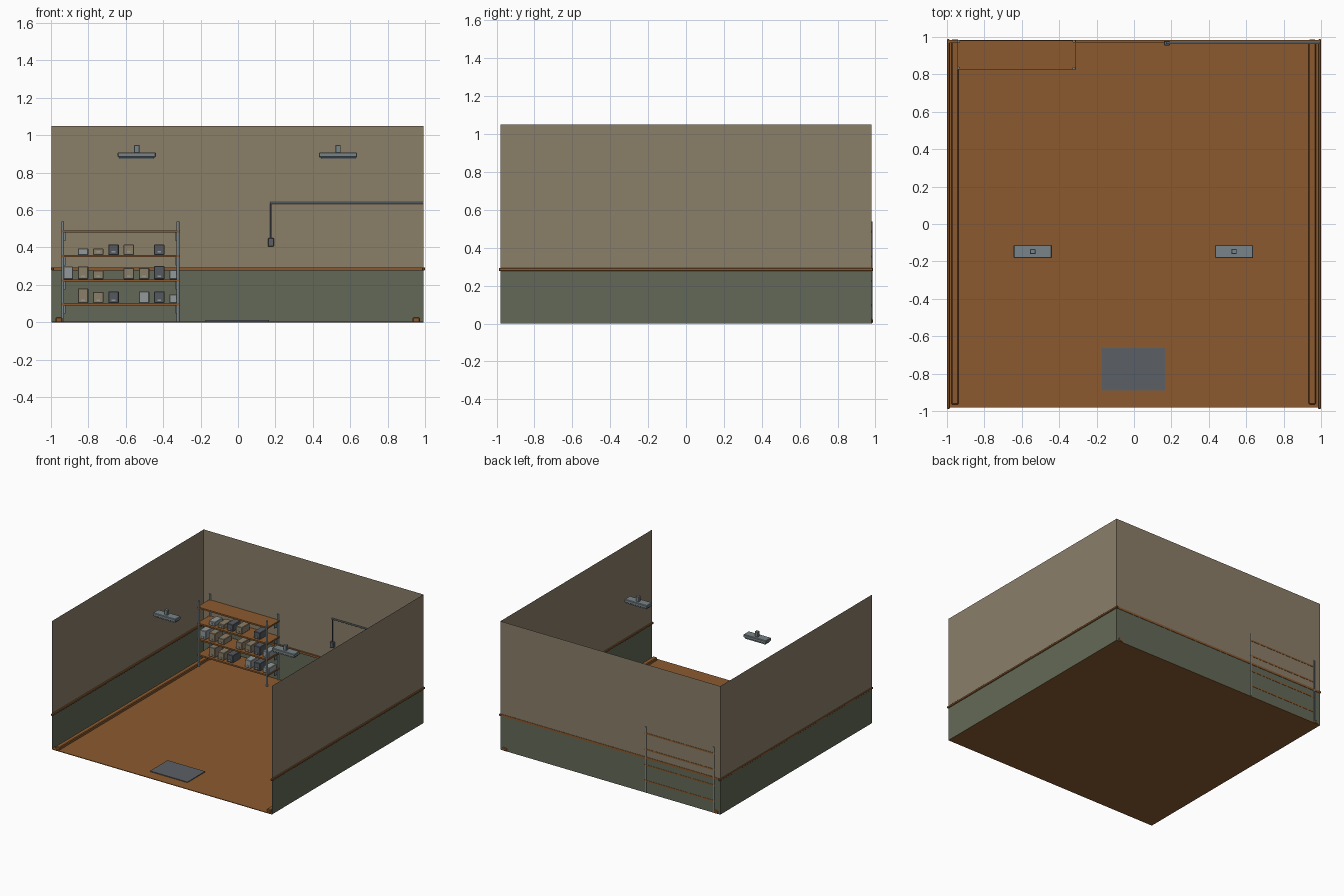
import bpy
import bmesh
from mathutils import Vector

if "Cube" in bpy.data.objects:
    bpy.data.objects.remove(bpy.data.objects["Cube"], do_unlink=True)


def material(name, hex_code):
    srgb = [int(hex_code[i:i + 2], 16) / 255 for i in (0, 2, 4)]
    col = [c / 12.92 if c <= 0.04045 else ((c + 0.055) / 1.055) ** 2.4 for c in srgb]
    m = bpy.data.materials.new(name)
    m.use_nodes = True
    m.diffuse_color = (*col, 1)
    m.node_tree.nodes["Principled BSDF"].inputs["Base Color"].default_value = (*col, 1)
    return m


WOOD = material("brown wood", "8B5A2F")
PLASTER = material("tan plaster", "8B7E69")
DADO = material("olive dado paint", "646957")
STEEL = material("grey steel", "788488")
MAT = material("slate rubber", "5B6065")
DARK = material("dark slate", "555A60")
PALE = material("pale grey", "92989A")


def finish(name, bm, mats):
    mesh = bpy.data.meshes.new(name)
    bm.to_mesh(mesh)
    bm.free()
    ob = bpy.data.objects.new(name, mesh)
    bpy.context.collection.objects.link(ob)
    for m in mats:
        mesh.materials.append(m)
    return ob


def box(name, lo, hi, mat, bevel=0):
    """Box between two opposite corners, optionally with chamfered edges."""
    lo, hi = Vector(lo), Vector(hi)
    bm = bmesh.new()
    bmesh.ops.create_cube(bm, size=1)
    bmesh.ops.scale(bm, vec=hi - lo, verts=bm.verts)
    bmesh.ops.translate(bm, vec=(lo + hi) / 2, verts=bm.verts)
    if bevel:
        bmesh.ops.bevel(bm, geom=bm.edges[:], offset=bevel, segments=1, affect='EDGES')
    return finish(name, bm, [mat])


def rod(name, start, end, radius, mat, sides=10):
    """Cylinder between two points."""
    start, end = Vector(start), Vector(end)
    bm = bmesh.new()
    bmesh.ops.create_cone(bm, cap_ends=True, segments=sides, radius1=radius,
                          radius2=radius, depth=(end - start).length)
    turn = (end - start).to_track_quat('Z', 'Y').to_matrix()
    bmesh.ops.rotate(bm, matrix=turn, verts=bm.verts)
    bmesh.ops.translate(bm, vec=(start + end) / 2, verts=bm.verts)
    ob = finish(name, bm, [mat])
    for p in ob.data.polygons:
        p.use_smooth = len(p.vertices) == 4
    return ob


# Room shell: three thin walls, open at the front and top
LEFT, RIGHT, DEPTH, TOP, DADO_Z = 0.992, -0.996, 0.98, 1.05, 0.285
bm = bmesh.new()
plan = [(RIGHT, -DEPTH), (RIGHT, DEPTH), (LEFT, DEPTH), (LEFT, -DEPTH)]
rows = [[bm.verts.new((x, y, z)) for x, y in plan] for z in (0, DADO_Z, TOP)]
for level in range(2):
    for i in range(3):
        face = bm.faces.new((rows[level][i], rows[level][i + 1],
                             rows[level + 1][i + 1], rows[level + 1][i]))
        face.material_index = level
finish("walls", bm, [DADO, PLASTER])
box("floor", (RIGHT, -DEPTH, 0), (LEFT, DEPTH, 0.005), WOOD)

# Dado rails on the three walls
box("dado_rail_right", (-1, -0.988, 0.277), (-0.985, 0.988, 0.294), WOOD, 0.003)
box("dado_rail_left", (0.985, -0.988, 0.277), (1, 0.988, 0.294), WOOD, 0.003)
box("dado_rail_back", (RIGHT, 0.968, 0.277), (LEFT, 0.983, 0.294), WOOD)

# Floor beams along the side walls
for side, x in (("right", -0.957), ("left", 0.953)):
    box("floor_beam_" + side, (x - 0.019, -0.965, 0), (x + 0.019, 0.986, 0.027), WOOD, 0.005)

# Entrance mat
box("entrance_mat", (-0.173, -0.89, 0.004), (0.166, -0.662, 0.011), MAT)

# Shelf unit: posts, boards and end brackets
X0, X1, Y0, Y1 = -0.945, -0.31, 0.825, 0.982
for x in (X0 + 0.008, X1 - 0.011):
    for y in (Y0 + 0.008, Y1 - 0.005):
        rod("shelf_post", (x, y, 0.005), (x, y, 0.54), 0.008, STEEL, 8)
shelf_heights = (0.097, 0.224, 0.354, 0.485)
for z in shelf_heights:
    box("shelf_board", (X0, Y0, z - 0.006), (X1, Y1, z + 0.006), WOOD)
    for x in (X0 + 0.02, X1 - 0.02):
        box("shelf_bracket", (x - 0.004, 0.94, z - 0.05), (x + 0.004, 0.975, z - 0.006), STEEL)

# Stored tins on each shelf: slot, height, colour
stock = (
    ((1, 0.078, PLASTER), (2, 0.06, PLASTER), (3, 0.062, DARK),
     (5, 0.062, PALE), (6, 0.062, DARK), (7, 0.045, PALE)),
    ((0, 0.068, PALE), (1, 0.068, PLASTER), (2, 0.046, PLASTER), (4, 0.06, PLASTER),
     (5, 0.06, PLASTER), (6, 0.07, DARK), (7, 0.05, PALE)),
    ((1, 0.034, PALE), (2, 0.034, PLASTER), (3, 0.056, DARK),
     (4, 0.056, PLASTER), (6, 0.056, DARK)),
)
for z, row in zip(shelf_heights, stock):
    base = z + 0.006
    for slot, height, colour in row:
        x = -0.91 + 0.0815 * slot
        box("stored_tin", (x - 0.028, 0.845, base), (x + 0.028, 0.945, base + height),
            colour, 0.003)
        box("tin_label", (x - 0.01, 0.842, base + 0.012), (x + 0.01, 0.846, base + 0.02), PALE)

# Hanging lamps: housing, lens and ceiling stub
for x in (-0.541, 0.535):
    box("lamp_housing", (x - 0.102, -0.183, 0.882), (x + 0.102, -0.112, 0.908), STEEL, 0.004)
    box("lamp_lens", (x - 0.092, -0.175, 0.873), (x + 0.092, -0.12, 0.883), PALE)
    box("lamp_stub", (x - 0.014, -0.161, 0.905), (x + 0.014, -0.134, 0.948), STEEL, 0.002)

# Wall conduit, drop cable and switch
rod("conduit", (0.17, 0.968, 0.638), (LEFT, 0.968, 0.638), 0.006, STEEL, 8)
rod("drop_cable", (0.176, 0.968, 0.44), (0.176, 0.968, 0.638), 0.004, DARK, 8)
box("switch_box", (0.16, 0.955, 0.405), (0.192, 0.979, 0.45), MAT, 0.003)
